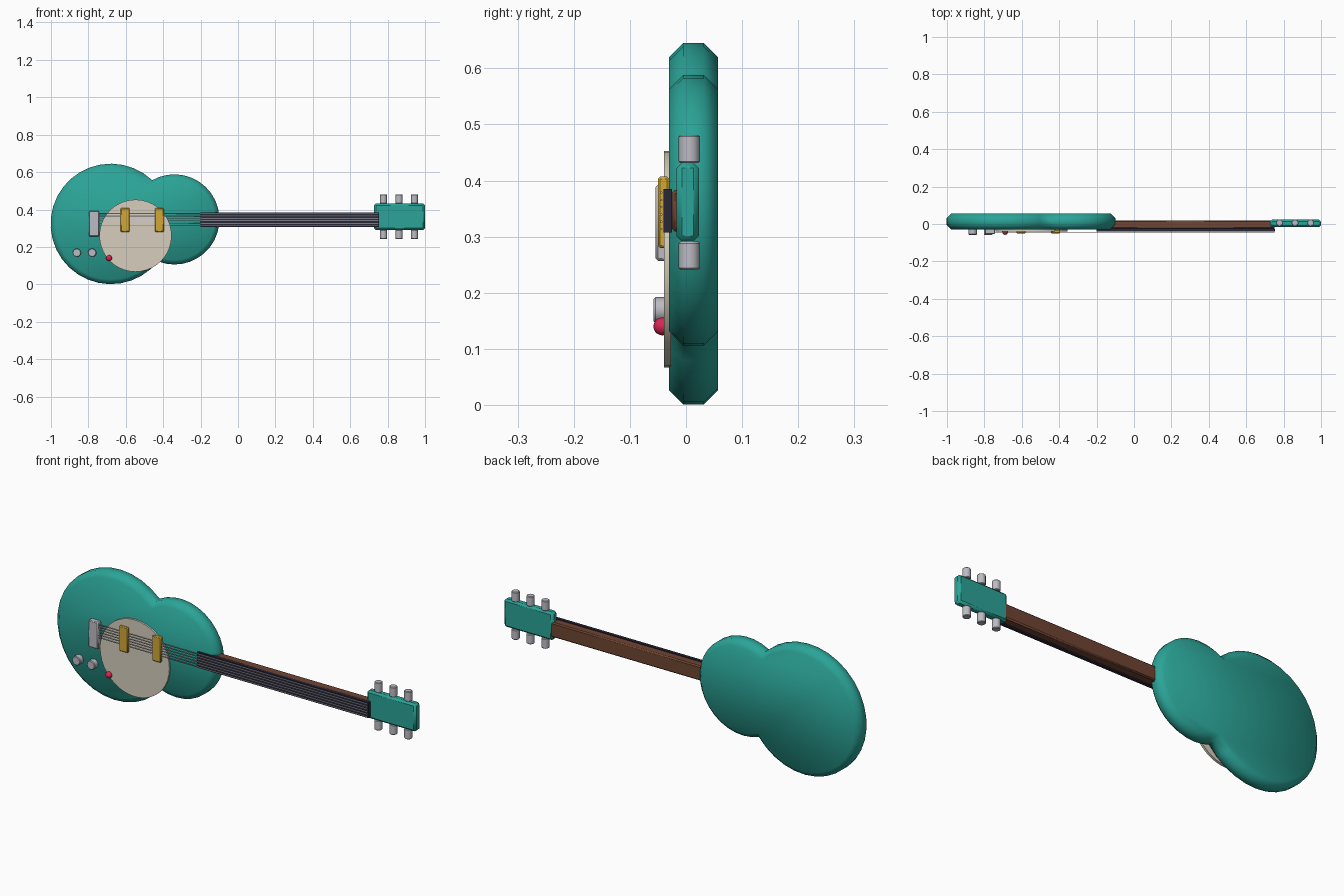
import bpy, bmesh, math
from mathutils import Vector, Matrix

if "Cube" in bpy.data.objects:
    bpy.data.objects.remove(bpy.data.objects["Cube"], do_unlink=True)


def material(name, rgb):
    m = bpy.data.materials.new(name)
    m.use_nodes = True
    m.diffuse_color = (*rgb, 1)
    m.node_tree.nodes["Principled BSDF"].inputs["Base Color"].default_value = (*rgb, 1)
    return m


TEAL = material("teal paint", (0.024, 0.37, 0.31))
CREAM = material("cream plastic", (0.68, 0.62, 0.51))
METAL = material("grey metal", (0.50, 0.50, 0.55))
GOLD = material("gold", (0.64, 0.39, 0.035))
WOOD = material("brown wood", (0.16, 0.06, 0.032))
DARK = material("dark wood", (0.022, 0.02, 0.04))
RED = material("red plastic", (0.70, 0.02, 0.085))


def finish(name, bm, mat, angle=40):
    """Turn a bmesh into a shaded, coloured object."""
    bmesh.ops.recalc_face_normals(bm, faces=bm.faces)
    mesh = bpy.data.meshes.new(name)
    bm.to_mesh(mesh)
    bm.free()
    mesh.materials.append(mat)
    obj = bpy.data.objects.new(name, mesh)
    bpy.context.collection.objects.link(obj)
    bpy.ops.object.select_all(action='DESELECT')
    obj.select_set(True)
    bpy.context.view_layer.objects.active = obj
    bpy.ops.object.shade_smooth_by_angle(angle=math.radians(angle))
    return obj


def box(name, lo, hi, mat, bevel=0.0, segments=1):
    lo, hi = Vector(lo), Vector(hi)
    bm = bmesh.new()
    bmesh.ops.create_cube(bm, size=1)
    bmesh.ops.scale(bm, vec=hi - lo, verts=bm.verts)
    bmesh.ops.translate(bm, vec=(lo + hi) / 2, verts=bm.verts)
    if bevel:
        bmesh.ops.bevel(bm, geom=bm.edges[:], offset=bevel, segments=segments,
                        profile=0.5, affect='EDGES')
    return finish(name, bm, mat)


def cylinder(name, centre, radius, depth, axis, mat, sides=12, bevel=0.0):
    bm = bmesh.new()
    bmesh.ops.create_cone(bm, cap_ends=True, segments=sides, radius1=radius,
                          radius2=radius, depth=depth)
    if bevel:
        rim = [e for e in bm.edges if abs(e.verts[0].co.z - e.verts[1].co.z) < 1e-5]
        bmesh.ops.bevel(bm, geom=rim, offset=bevel, segments=1, profile=0.5, affect='EDGES')
    turn = {'X': Matrix.Rotation(math.pi / 2, 3, 'Y'),
            'Y': Matrix.Rotation(math.pi / 2, 3, 'X'),
            'Z': Matrix.Identity(3)}[axis]
    bmesh.ops.rotate(bm, matrix=turn, verts=bm.verts)
    bmesh.ops.translate(bm, vec=centre, verts=bm.verts)
    return finish(name, bm, mat)


def arc(centre, radius, start, end, n):
    step = (end - start) / n
    return [(centre.x + radius * math.cos(start + i * step),
             centre.y + radius * math.sin(start + i * step)) for i in range(n)]


# Body: outline of two overlapping rounds, extruded, with a chamfered rim
big, small = Vector((-0.68, 0.323)), Vector((-0.34, 0.347))
r_big, r_small = 0.322, 0.241
gap = small - big
d, heading = gap.length, math.atan2(gap.y, gap.x)
a = (d * d + r_big ** 2 - r_small ** 2) / (2 * d)
cut_big, cut_small = math.acos(a / r_big), math.acos((d - a) / r_small)
outline = arc(big, r_big, heading + cut_big, heading + math.tau - cut_big, 26)
outline += arc(small, r_small, heading - math.pi + cut_small,
               heading + math.pi - cut_small, 22)
bm = bmesh.new()
front = bm.faces.new([bm.verts.new((x, -0.03, z)) for x, z in outline])
back = bmesh.ops.extrude_face_region(bm, geom=[front], use_keep_orig=True)
bmesh.ops.translate(bm, vec=(0, 0.087, 0),
                    verts=[g for g in back["geom"] if isinstance(g, bmesh.types.BMVert)])
bmesh.ops.recalc_face_normals(bm, faces=bm.faces)
rim = [e for e in bm.edges if abs(e.verts[0].co.y - e.verts[1].co.y) < 1e-5]
bmesh.ops.bevel(bm, geom=rim, offset=0.025, segments=1, profile=0.5, affect='EDGES')
finish("body", bm, TEAL, angle=60)

# Round guard plate on the front
cylinder("guard_plate", (-0.548, -0.033, 0.26), 0.193, 0.012, 'Y', CREAM, 40)

# Neck, fingerboard and head
MID = 0.346
box("neck", (-0.2, -0.026, MID - 0.037), (0.75, 0.02, MID + 0.037), WOOD, 0.006)
box("fingerboard", (-0.2, -0.04, MID - 0.039), (0.755, -0.025, MID + 0.039), DARK)
box("head", (0.727, -0.017, 0.291), (1.0, 0.023, 0.432), TEAL, 0.01)

# Tuning pegs above and below the head
for i in range(3):
    x = 0.778 + 0.083 * i
    for side, z in (("upper", 0.456), ("lower", 0.266)):
        cylinder(f"{side}_tuning_peg_{i + 1}", (x, 0.006, z), 0.019, 0.05, 'Z',
                 METAL, 12, 0.003)

# Bridge and pickups
box("bridge", (-0.797, -0.054, 0.257), (-0.743, -0.025, 0.392), METAL, 0.004)
for i, x in enumerate((-0.604, -0.42)):
    box(f"pickup_{i + 1}", (x - 0.024, -0.05, 0.28), (x + 0.024, -0.03, 0.407), GOLD, 0.004)

# Strings
for i in range(6):
    cylinder(f"string_{i + 1}", (-0.01, -0.044, MID + 0.013 * (i - 2.5)), 0.0022, 1.52,
             'X', METAL, 6)

# Control knobs and red switch
for i, x in enumerate((-0.862, -0.78)):
    cylinder(f"control_knob_{i + 1}", (x, -0.042, 0.169), 0.023, 0.031, 'Y', METAL, 12, 0.003)
bm = bmesh.new()
bmesh.ops.create_uvsphere(bm, u_segments=16, v_segments=10, radius=0.016)
bmesh.ops.translate(bm, vec=(-0.689, -0.042, 0.14), verts=bm.verts)
finish("switch_tip", bm, RED)
